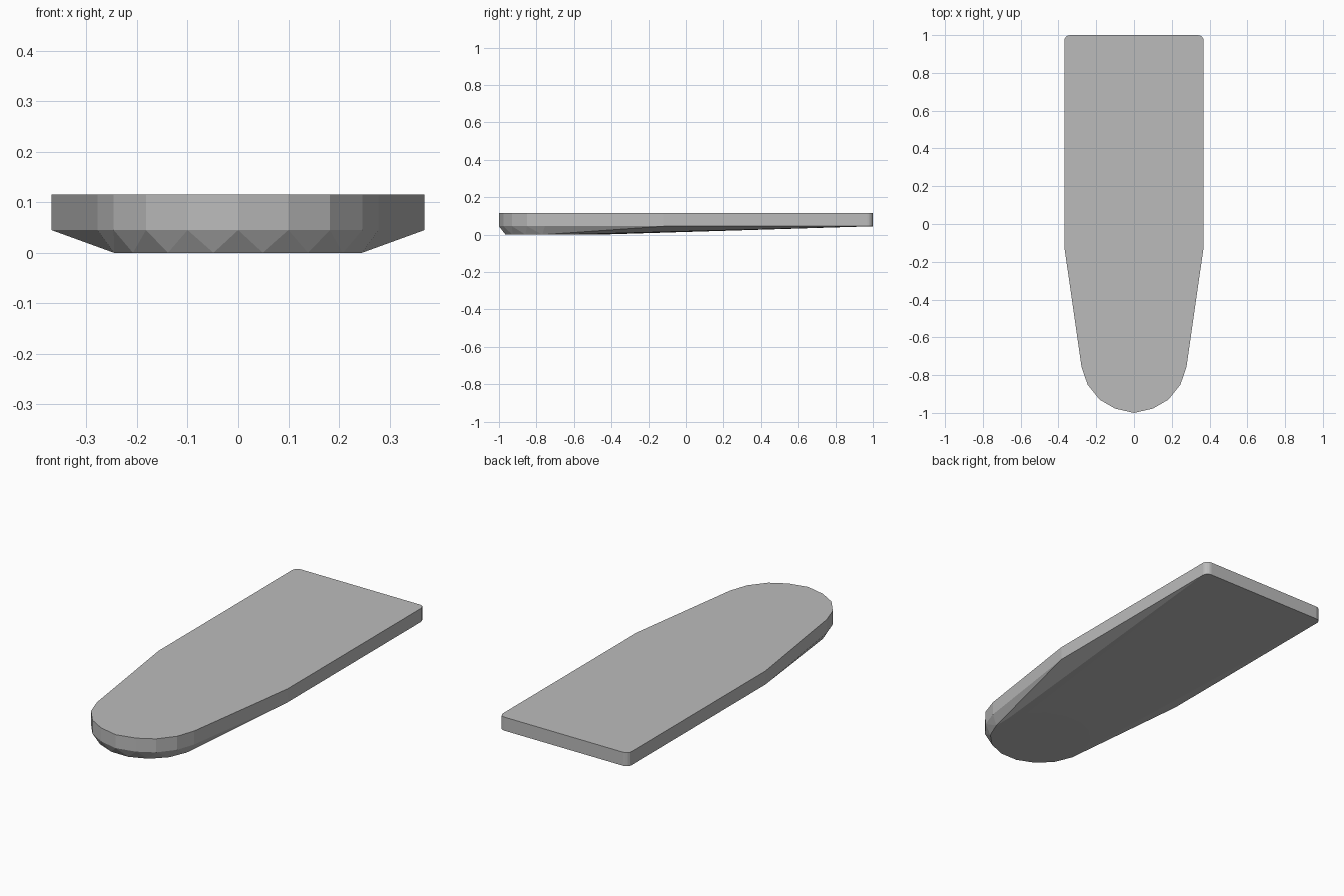
import bpy
import bmesh
from math import sin, cos, pi, radians

cube = bpy.data.objects.get("Cube")
if cube:
    bpy.data.objects.remove(cube, do_unlink=True)

# Plain grey material
GREY = (0.5, 0.5, 0.5, 1.0)
mat = bpy.data.materials.new("plain grey")
mat.use_nodes = True
mat.diffuse_color = GREY
mat.node_tree.nodes["Principled BSDF"].inputs["Base Color"].default_value = GREY

TOP, RIM, HALF = 0.115, 0.045, 0.369

# Half outline: rounded nose, taper, straight side, rounded back corner
half = [(0.1, -0.977), (0.182, -0.93), (0.246, -0.85), (0.278, -0.755), (HALF, -0.12)]
r = 0.03
for i in range(5):
    a = i * pi / 8
    half.append((HALF - r + r * cos(a), 1 - r + r * sin(a)))
outline = [(0, -1)] + half + [(-x, y) for x, y in half]

# Sixteen-sided foot under the nose
R, CENTRE = 0.25, -0.72
foot = [(R * sin((i + 0.5) * pi / 8), CENTRE + R * cos((i + 0.5) * pi / 8))
        for i in range(16)]

# Slab: the rim band wrapped down onto the foot
bm = bmesh.new()
for ring, z in ((outline, TOP), (outline, RIM), (foot, 0)):
    for x, y in ring:
        bm.verts.new((x, y, z))
hull = bmesh.ops.convex_hull(bm, input=bm.verts[:])
spare = {v for v in hull["geom_interior"] + hull["geom_unused"]
         if isinstance(v, bmesh.types.BMVert)}
bmesh.ops.delete(bm, geom=list(spare), context="VERTS")
bmesh.ops.dissolve_limit(bm, angle_limit=radians(0.2), verts=bm.verts[:], edges=bm.edges[:])
bmesh.ops.recalc_face_normals(bm, faces=bm.faces[:])

mesh = bpy.data.meshes.new("slab")
bm.to_mesh(mesh)
bm.free()
mesh.materials.append(mat)
slab = bpy.data.objects.new("slab", mesh)
bpy.context.collection.objects.link(slab)
